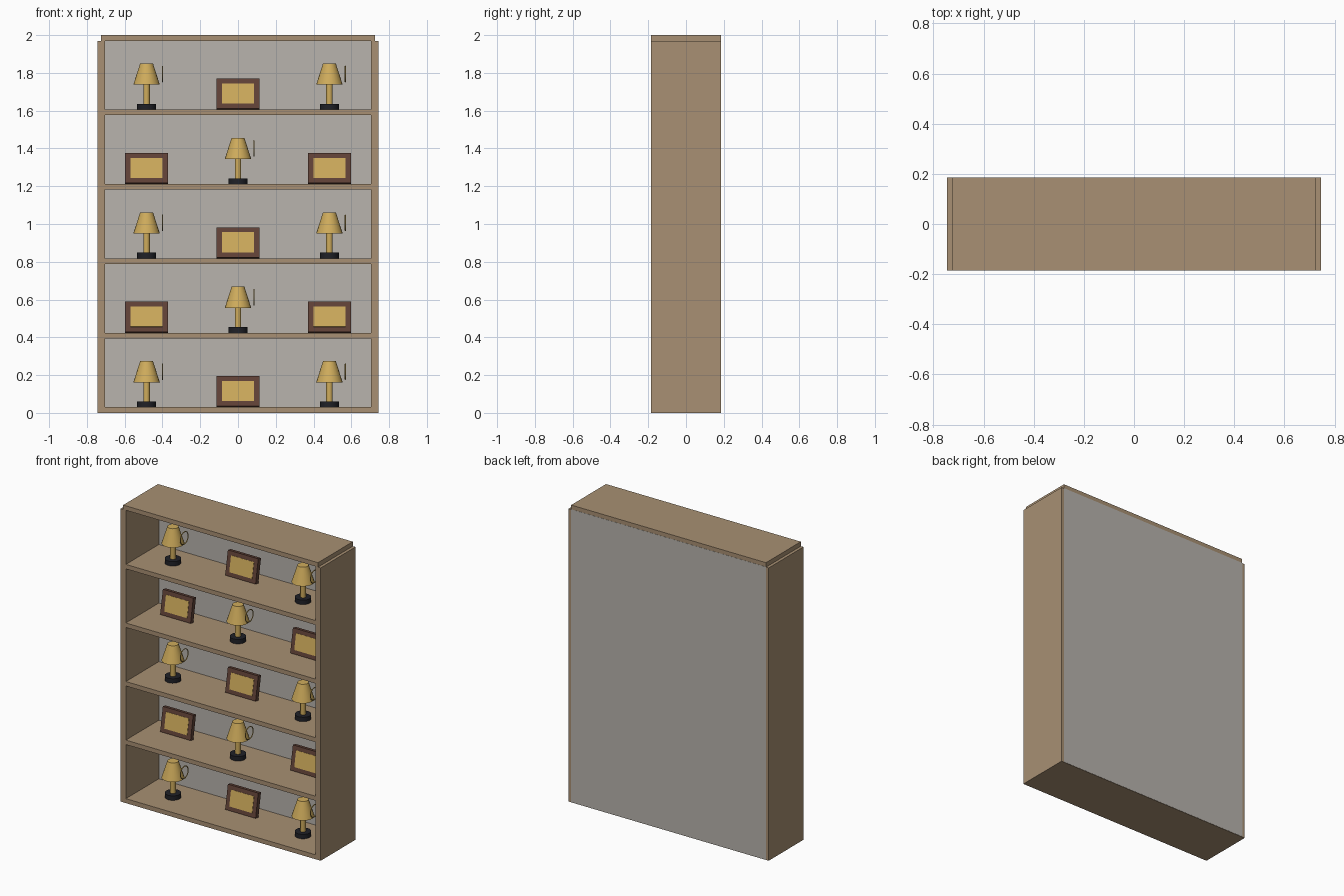
import bpy, bmesh, math
from mathutils import Matrix

if "Cube" in bpy.data.objects:
    bpy.data.objects.remove(bpy.data.objects["Cube"])


def material(name, rgb):
    lin = [((c / 255 + 0.055) / 1.055) ** 2.4 for c in rgb]
    m = bpy.data.materials.new(name)
    m.diffuse_color = (*lin, 1)
    m.use_nodes = True
    m.node_tree.nodes["Principled BSDF"].inputs["Base Color"].default_value = m.diffuse_color
    return m


WOOD = material("tan wood", (168, 144, 115))
PANEL = material("grey panel", (184, 180, 174))
GOLD = material("gold", (207, 172, 92))
BROWN = material("dark brown", (97, 66, 55))
BLACK = material("black", (32, 33, 39))


def finish(name, bm, mat, smooth=False):
    bmesh.ops.recalc_face_normals(bm, faces=bm.faces)
    me = bpy.data.meshes.new(name)
    bm.to_mesh(me)
    bm.free()
    me.materials.append(mat)
    ob = bpy.data.objects.new(name, me)
    bpy.context.collection.objects.link(ob)
    if smooth:
        bpy.ops.object.select_all(action='DESELECT')
        ob.select_set(True)
        bpy.context.view_layer.objects.active = ob
        bpy.ops.object.shade_smooth_by_angle(angle=math.radians(35))
    return ob


def box(name, lo, hi, mat, transform=Matrix()):
    bm = bmesh.new()
    size = [b - a for a, b in zip(lo, hi)]
    mid = [(a + b) / 2 for a, b in zip(lo, hi)]
    m = transform @ Matrix.Translation(mid) @ Matrix.Diagonal((*size, 1))
    bmesh.ops.create_cube(bm, size=1, matrix=m)
    return finish(name, bm, mat)


def cone(name, x, z0, z1, r0, r1, mat):
    bm = bmesh.new()
    bmesh.ops.create_cone(bm, cap_ends=True, segments=24, radius1=r0, radius2=r1,
                          depth=z1 - z0, matrix=Matrix.Translation((x, 0, (z0 + z1) / 2)))
    return finish(name, bm, mat, True)


def ring(name, x, z, major, minor, mat):
    # thin torus standing in the yz plane
    bm = bmesh.new()
    n, k = 32, 8
    v = []
    for i in range(n):
        a = 2 * math.pi * i / n
        for j in range(k):
            b = 2 * math.pi * j / k
            r = major + minor * math.cos(b)
            v.append(bm.verts.new((x + minor * math.sin(b), r * math.cos(a), z + r * math.sin(a))))
    for i in range(n):
        for j in range(k):
            i2, j2 = (i + 1) % n, (j + 1) % k
            bm.faces.new((v[i * k + j], v[i2 * k + j], v[i2 * k + j2], v[i * k + j2]))
    return finish(name, bm, mat, True)


def lamp(x, z):
    cone("lamp_base", x, z, z + 0.03, 0.05, 0.05, BLACK)
    cone("lamp_stem", x, z + 0.03, z + 0.14, 0.017, 0.017, GOLD)
    cone("lamp_shade", x, z + 0.132, z + 0.244, 0.07, 0.034, GOLD)
    ring("lamp_ring", x + 0.084, z + 0.188, 0.041, 0.003, GOLD)


def picture(x, z):
    # leans back about its lower rear edge
    tilt = math.radians(10)
    t = 0.03
    m = Matrix.Translation((x, 0.025 + t, z)) @ Matrix.Rotation(-tilt, 4, 'X')
    # lift so the lower front edge does not sink into the shelf
    m = Matrix.Translation((0, 0, t * math.sin(tilt) if (m @ Matrix.Translation((0, -t, 0))).translation.z < z else 0)) @ m
    box("picture_frame", (-0.113, -t, 0), (0.113, 0, 0.162), BROWN, m)
    box("picture_plate", (-0.085, -t - 0.002, 0.027), (0.085, -t + 0.003, 0.135), GOLD, m)


# case: sides, top, shelves and back panel
D = 0.185
for s in (-1, 1):
    a, b = sorted((s * 0.705, s * 0.745))
    box("side_panel", (a, -D, 0), (b, D, 1.97), WOOD)
box("top_board", (-0.725, -D, 1.97), (0.725, D, 2.0), WOOD)
box("back_panel", (-0.725, 0.166, 0.002), (0.725, D + 0.001, 1.972), PANEL)

# shelves, alternating two lamps + picture with two pictures + lamp
for i in range(5):
    z = i * 0.394
    box("shelf", (-0.706, -D, z), (0.706, D, z + 0.03), WOOD)
    outer, inner = (lamp, picture) if i % 2 == 0 else (picture, lamp)
    outer(-0.484, z + 0.03)
    inner(0, z + 0.03)
    outer(0.484, z + 0.03)
